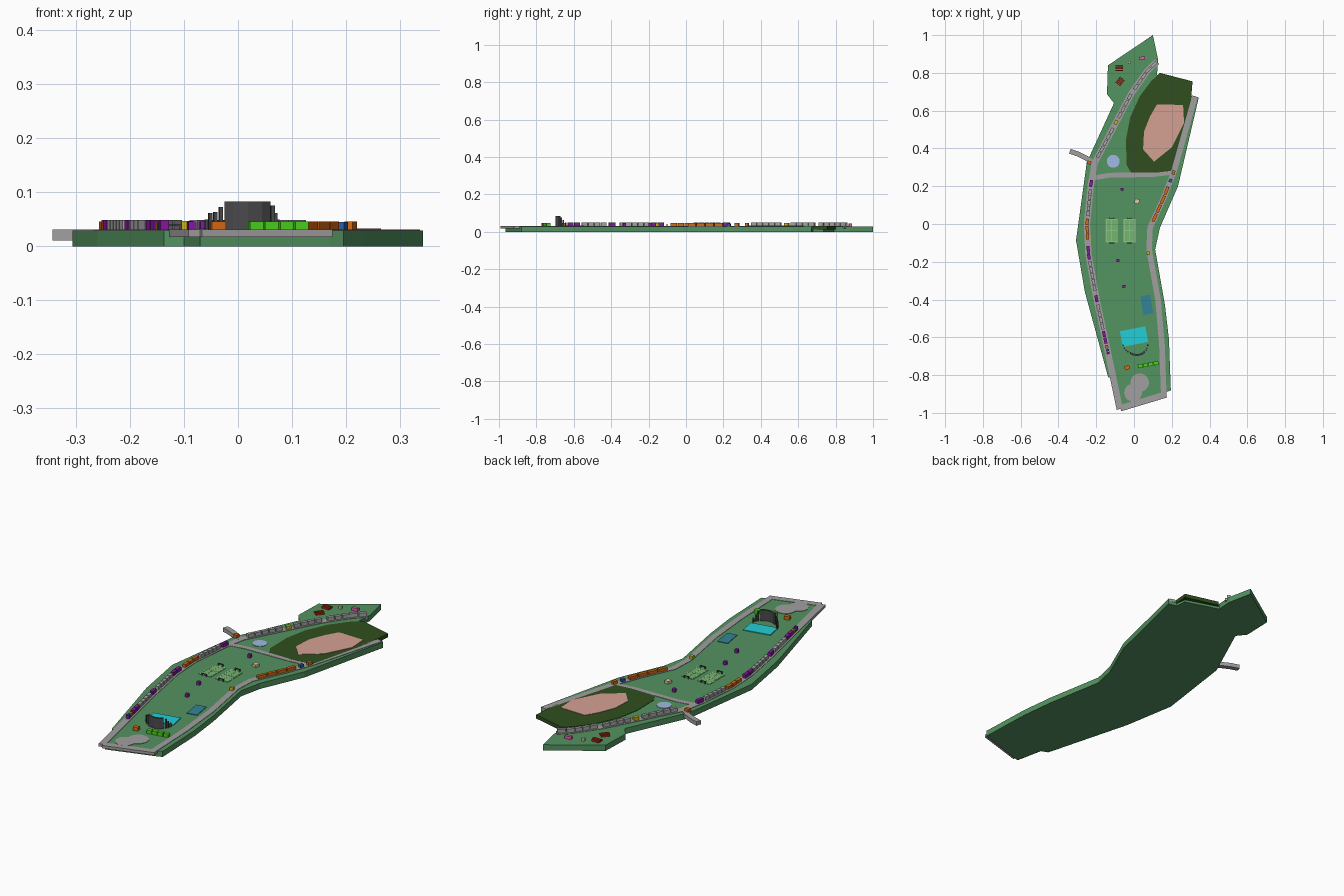
import bpy, bmesh
from math import sin, cos, pi, atan2, radians
from mathutils import Vector

TOP = 0.029


def material(name, r, g, b):
    m = bpy.data.materials.new(name)
    m.diffuse_color = tuple((c / 255) ** 2.2 for c in (r, g, b)) + (1,)
    return m


GRASS = material("grass", 84, 146, 96)
FIELD = material("field", 52, 80, 36)
CLAY = material("clay", 212, 160, 146)
PATH = material("path", 160, 157, 157)
PURPLE = material("purple", 135, 30, 160)
ORANGE = material("orange", 215, 105, 25)
YELLOW = material("yellow", 205, 180, 30)
BLUE = material("blue", 45, 95, 165)
STALL = material("stall", 165, 165, 165)
DARK = material("dark", 75, 75, 78)
COURT = material("court", 115, 180, 110)
LINE = material("line", 165, 205, 160)
CYAN = material("cyan", 40, 205, 215)
STEEL = material("steel", 55, 130, 150)
POND = material("pond", 160, 185, 225)
LIME = material("lime", 75, 210, 35)
RED = material("red", 185, 45, 25)
PINK = material("pink", 225, 95, 165)
TAN = material("tan", 220, 205, 160)


def finish(name, bm, mat):
    bmesh.ops.recalc_face_normals(bm, faces=bm.faces)
    me = bpy.data.meshes.new(name)
    bm.to_mesh(me)
    bm.free()
    me.materials.append(mat)
    ob = bpy.data.objects.new(name, me)
    bpy.context.collection.objects.link(ob)
    return ob


def slab(name, pts, z0, z1, mat):
    """Outline extruded from z0 to z1."""
    bm = bmesh.new()
    f = bm.faces.new([bm.verts.new((x, y, z0)) for x, y in pts])
    new = bmesh.ops.extrude_face_region(bm, geom=[f])["geom"]
    bmesh.ops.translate(bm, vec=(0, 0, z1 - z0),
                        verts=[v for v in new if isinstance(v, bmesh.types.BMVert)])
    return finish(name, bm, mat)


def ribbon(name, pts, width, z0, z1, mat):
    """Constant-width strip along a path."""
    p = [Vector(q) for q in pts]
    left, right = [], []
    for i, q in enumerate(p):
        d = (p[min(i + 1, len(p) - 1)] - p[max(i - 1, 0)]).normalized()
        n = Vector((-d.y, d.x)) * width / 2
        left.append(q + n)
        right.append(q - n)
    return slab(name, left + right[::-1], z0, z1, mat)


def box(name, x, y, sx, sy, z1, mat, rot=0.0, z0=TOP - 0.002):
    c, s = cos(rot), sin(rot)
    pts = [(x + c * u * sx / 2 - s * v * sy / 2, y + s * u * sx / 2 + c * v * sy / 2)
           for u, v in ((-1, -1), (1, -1), (1, 1), (-1, 1))]
    return slab(name, pts, z0, z1, mat)


def disc(name, x, y, r, z1, mat, n=32):
    return slab(name, [(x + r * cos(2 * pi * i / n), y + r * sin(2 * pi * i / n))
                       for i in range(n)], TOP - 0.005, z1, mat)


def on_path(pts, y):
    """Point x and heading of a path at a given y (path runs downwards)."""
    for (x0, y0), (x1, y1) in zip(pts, pts[1:]):
        if y0 >= y >= y1:
            return x0 + (x1 - x0) * (y0 - y) / (y0 - y1), atan2(y0 - y1, x0 - x1) - pi / 2
    return pts[-1][0], 0.0


def row(name, path, y_hi, y_lo, count, mat, z1=0.049, width=0.016, gap=0.12, dx=0.0):
    step = (y_hi - y_lo) / count
    for i in range(count):
        y = y_hi - step * (i + 0.5)
        x, a = on_path(path, y)
        box(f"{name}_{i + 1}", x + dx, y, width, step * (1 - gap) / cos(a), z1, mat, a)


# Ground
slab("lawn", [(0.10, 1.0), (0.127, 0.873), (0.122, 0.79), (0.295, 0.735), (0.30, 0.68),
              (0.343, 0.67), (0.233, 0.2), (0.137, -0.02), (0.112, -0.135), (0.164, -0.43),
              (0.185, -0.61), (0.195, -0.88), (0.17, -0.89), (-0.07, -0.965), (-0.10, -0.825),
              (-0.137, -0.81), (-0.26, -0.36), (-0.307, -0.087), (-0.25, 0.326),
              (-0.106, 0.64), (-0.143, 0.687), (-0.138, 0.84)], 0, TOP, GRASS)
slab("ball_field", [(0.137, 0.80), (0.31, 0.755), (0.298, 0.61), (0.217, 0.284),
                    (0.12, 0.272), (-0.016, 0.273), (-0.04, 0.315), (-0.042, 0.45),
                    (-0.02, 0.565), (0.03, 0.675), (0.09, 0.755)], 0.012, 0.031, FIELD)
slab("clay_infield", [(0.122, 0.634), (0.26, 0.63), (0.265, 0.535), (0.2, 0.406),
                      (0.106, 0.33), (0.048, 0.395), (0.053, 0.49), (0.085, 0.57)],
     0.028, 0.033, CLAY)

# Paths
west = [(0.122, 0.86), (0.07, 0.81), (-0.016, 0.687), (-0.11, 0.51), (-0.207, 0.326),
        (-0.228, 0.21), (-0.249, 0), (-0.241, -0.16), (-0.198, -0.4), (-0.141, -0.666),
        (-0.075, -0.98)]
east = [(0.323, 0.676), (0.212, 0.28), (0.158, 0.14), (0.085, -0.02), (0.08, -0.135),
        (0.127, -0.4), (0.148, -0.64), (0.158, -0.915)]
ribbon("west_path", west, 0.034, 0.017, 0.031, PATH)
ribbon("east_path", east, 0.03, 0.017, 0.031, PATH)
ribbon("cross_path", [(-0.21, 0.245), (-0.13, 0.258), (0.1, 0.262), (0.21, 0.275)],
       0.026, 0.017, 0.0308, PATH)
ribbon("south_path", [(-0.072, -0.975), (0.17, -0.902)], 0.034, 0.017, 0.0309, PATH)
ribbon("west_bridge", [(-0.34, 0.385), (-0.30, 0.372), (-0.255, 0.35), (-0.21, 0.318)],
       0.026, 0.011, 0.0312, PATH)

# Stalls lining the west path
row("north_stall", west, 0.86, 0.71, 5, STALL)
row("upper_stall", west, 0.69, 0.56, 4, STALL)
row("yellow_stall", west, 0.55, 0.525, 1, YELLOW, 0.047)
row("bend_stall", west, 0.51, 0.35, 5, STALL)
row("bridge_kiosk", west, 0.335, 0.315, 1, ORANGE, 0.046, 0.022, dx=-0.03)
row("purple_stall_a", west, 0.235, 0.195, 1, PURPLE)
row("mid_stall", west, 0.185, 0.04, 5, STALL)
row("orange_stall", west, 0.03, -0.085, 3, ORANGE, 0.046)
row("purple_stall_b", west, -0.115, -0.19, 2, PURPLE)
row("lower_stall", west, -0.195, -0.355, 5, STALL)
row("purple_stall_c", west, -0.375, -0.415, 1, PURPLE)
row("south_stall", west, -0.425, -0.56, 4, STALL)
row("purple_stall_d", west, -0.565, -0.635, 2, PURPLE)
row("south_kiosk", west, -0.64, -0.66, 1, ORANGE, 0.046)
row("blue_kiosk", west, -0.662, -0.675, 1, BLUE, 0.046)
row("purple_kiosk", west, -0.677, -0.69, 1, PURPLE)

# Stalls lining the east path
row("junction_kiosk", east, 0.285, 0.26, 1, ORANGE, 0.046)
row("east_blue_kiosk", east, 0.24, 0.22, 1, BLUE, 0.045)
row("east_orange_stall", east, 0.20, 0.01, 4, ORANGE, 0.046)
row("east_yellow_kiosk", east, -0.145, -0.165, 1, YELLOW, 0.046, dx=-0.008)

# Courts with markings and end goals
for k, cx in enumerate((-0.118, -0.024)):
    n = f"court_{k + 1}"
    box(n, cx, -0.035, 0.068, 0.125, 0.0305, COURT)
    for j, sx in enumerate((-0.028, 0.0, 0.028)):
        box(f"{n}_long_line_{j}", cx + sx, -0.035, 0.0025, 0.115, 0.0312, LINE)
    for j, sy in enumerate((-0.0575, 0.0, 0.0575)):
        box(f"{n}_cross_line_{j}", cx, -0.035 + sy, 0.058, 0.0025, 0.0313, LINE)
    for s in (-1, 1):
        y = -0.035 + s * 0.066
        box(f"{n}_goal_bar_{s}", cx, y, 0.028, 0.004, 0.041, DARK, z0=0.038)
        for t in (-1, 1):
            box(f"{n}_goal_post_{s}_{t}", cx + t * 0.012, y, 0.004, 0.006, 0.038, DARK)

# Loose kiosks, pond and mats
for i, (x, y) in enumerate(((-0.063, 0.183), (-0.085, -0.193), (-0.053, -0.33))):
    box(f"purple_booth_{i + 1}", x, y, 0.015, 0.015, 0.046, PURPLE, 0.1)
box("tan_kiosk", 0.016, 0.12, 0.025, 0.025, 0.042, TAN, -0.25)
disc("pond", -0.11, 0.332, 0.034, 0.0312, POND)
box("steel_mat", 0.068, -0.428, 0.052, 0.1, 0.032, STEEL, radians(9))
box("audience_mat", 0, -0.596, 0.137, 0.084, 0.033, CYAN, radians(11))

# Stage shell: bowed back wall flanked by pillars stepping down
stage = [(-0.022, -0.681), (-0.008, -0.69), (0.018, -0.694), (0.042, -0.688), (0.057, -0.676)]
ribbon("stage_wall", stage, 0.01, TOP - 0.002, 0.083, DARK)
for i, (x, y, z) in enumerate(((-0.032, -0.676, 0.073), (-0.042, -0.668, 0.064),
                               (-0.051, -0.657, 0.062), (-0.058, -0.643, 0.05),
                               (0.064, -0.668, 0.076), (0.069, -0.657, 0.062),
                               (0.073, -0.642, 0.05))):
    box(f"stage_pillar_{i + 1}", x, y, 0.007, 0.007, z, DARK, 0.2)

# South plaza
disc("plaza_a", 0.03, -0.84, 0.049, 0.0312, PATH)
disc("plaza_b", -0.005, -0.893, 0.047, 0.0313, PATH)
for i in range(4):
    box(f"green_stall_{i + 1}", 0.033 + i * 0.028, -0.752 + i * 0.005, 0.025, 0.02,
        0.046, LIME, radians(10))
box("orange_kiosk", -0.037, -0.76, 0.026, 0.02, 0.046, ORANGE, 0.15)

# North corner: picnic tables and huts
for k, (x, y, a) in enumerate(((-0.079, 0.825, 0.0), (-0.074, 0.755, 0.9))):
    for j, (o, w, z) in enumerate(((-0.012, 0.007, 0.037), (0, 0.011, 0.042), (0.012, 0.007, 0.037))):
        box(f"picnic_{k + 1}_plank_{j}", x - sin(a) * o, y + cos(a) * o, 0.04, w, z, RED, a)
box("pink_hut", 0.042, 0.878, 0.032, 0.016, 0.044, PINK, 0.1)
box("tan_post", -0.026, 0.857, 0.014, 0.014, 0.042, TAN)
